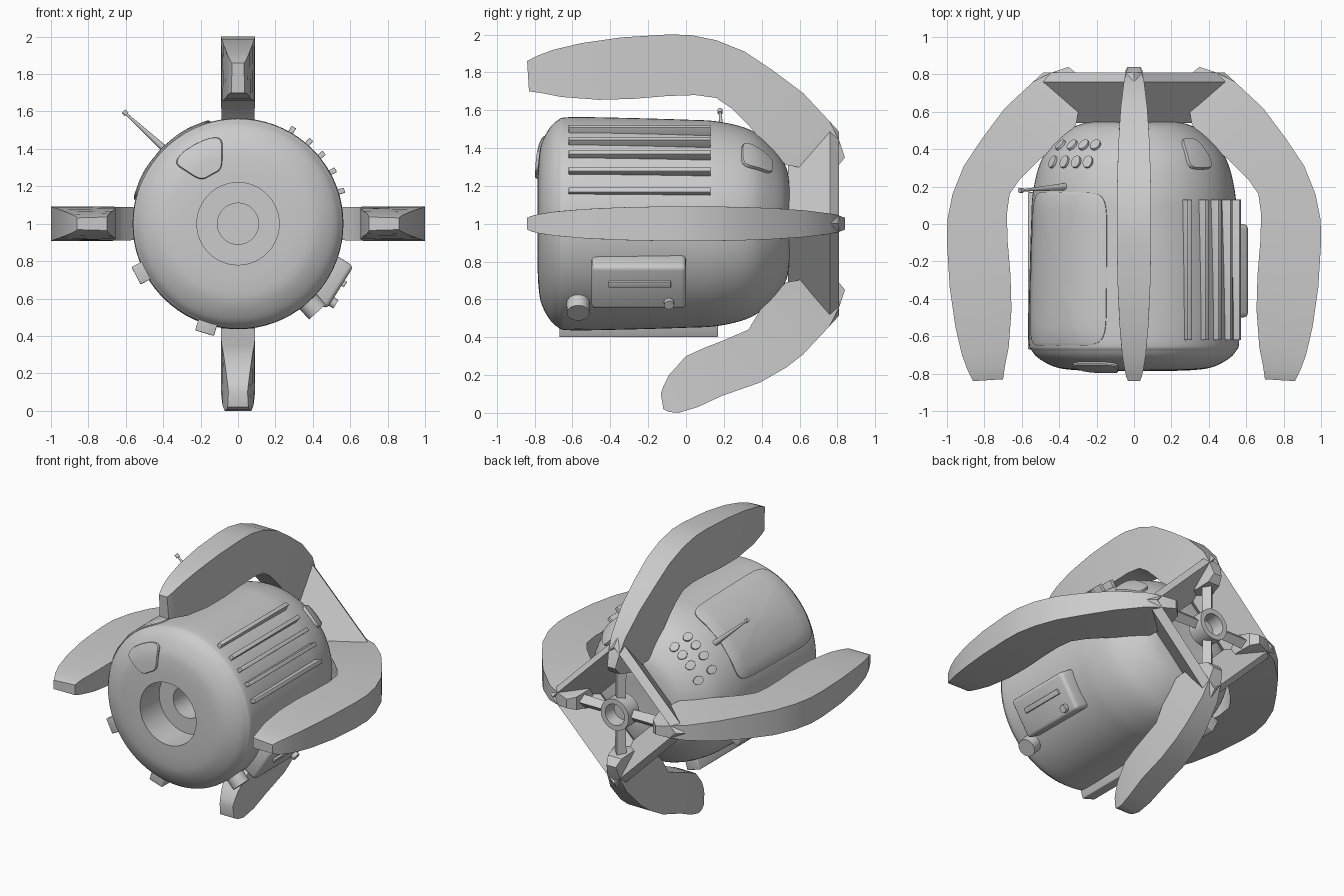
import bpy, bmesh
from math import sin, cos, pi, radians, acos, atan2, copysign
from mathutils import Vector, Matrix

if "Cube" in bpy.data.objects:
    bpy.data.objects.remove(bpy.data.objects["Cube"])


def finish(name, bm):
    bmesh.ops.remove_doubles(bm, verts=bm.verts, dist=1e-5)
    bmesh.ops.recalc_face_normals(bm, faces=bm.faces)
    me = bpy.data.meshes.new(name)
    bm.to_mesh(me)
    bm.free()
    ob = bpy.data.objects.new(name, me)
    bpy.context.collection.objects.link(ob)
    return ob


def polar(r, a, y):
    return Vector((r * cos(a), y, 1 + r * sin(a)))


def loft(name, rings, close=False, caps=False):
    """Skin equal-length rings of points."""
    bm = bmesh.new()
    vs = [[bm.verts.new(p) for p in ring] for ring in rings]
    n = len(rings[0])
    for i in range(len(vs) - (0 if close else 1)):
        a, b = vs[i], vs[(i + 1) % len(vs)]
        for j in range(n):
            k = (j + 1) % n
            bm.faces.new((a[j], a[k], b[k], b[j]))
    if caps:
        bm.faces.new(vs[0])
        bm.faces.new(vs[-1])
    return finish(name, bm)


def revolve(name, prof, segs=64, close=False):
    rings = [[polar(r, 2 * pi * j / segs, y) for j in range(segs)] for r, y in prof]
    return loft(name, rings, close, not close)


def rod(name, p, q, r1, r2, segs=16):
    p, q = Vector(p), Vector(q)
    bm = bmesh.new()
    m = Matrix.Translation((p + q) / 2) @ (q - p).to_track_quat('Z', 'Y').to_matrix().to_4x4()
    bmesh.ops.create_cone(bm, cap_ends=True, segments=segs, radius1=r1, radius2=r2,
                          depth=(q - p).length, matrix=m)
    return finish(name, bm)


def block(name, deg, r0, r1, y0, y1, width, t=0, bevel=0.006):
    """Box standing on the hull at an angle; t shifts it along the tangent."""
    bm = bmesh.new()
    m = (Matrix.Translation((0, 0, 1)) @ Matrix.Rotation(-radians(deg), 4, 'Y')
         @ Matrix.Translation(((r0 + r1) / 2, (y0 + y1) / 2, t))
         @ Matrix.Diagonal((r1 - r0, y1 - y0, width, 1)))
    bmesh.ops.create_cube(bm, size=1, matrix=m)
    bmesh.ops.bevel(bm, geom=bm.edges[:], offset=bevel, segments=3, profile=0.5, affect='EDGES')
    return finish(name, bm)


# Hull: smooth outer profile (radius, y), with a stepped recess in the nose
KEY = [(.22, -.785), (.33, -.78), (.42, -.765), (.50, -.725), (.545, -.68), (.563, -.62),
       (.56, -.35), (.55, 0), (.54, .17), (.50, .33), (.43, .43), (.32, .52), (.20, .55), (.10, .55)]
SKIN = []
for i in range(len(KEY) - 1):
    p0, p1, p2, p3 = [Vector(KEY[min(max(i + k, 0), len(KEY) - 1)]) for k in (-1, 0, 1, 2)]
    for s in range(6):
        u = s / 6
        SKIN.append(0.5 * (2 * p1 + (p2 - p0) * u + (2 * p0 - 5 * p1 + 4 * p2 - p3) * u * u
                           + (3 * p1 - p0 - 3 * p2 + p3) * u ** 3))
SKIN.append(Vector(KEY[-1]))
revolve("hull", [(.11, -.30), (.11, -.57), (.22, -.57)] + [tuple(p) for p in SKIN], 72)

LEN = [0]
for a, b in zip(SKIN, SKIN[1:]):
    LEN.append(LEN[-1] + (b - a).length)


def skin_at(t):
    i = next((k for k in range(len(LEN) - 2) if LEN[k + 1] > t), len(LEN) - 2)
    d = (SKIN[i + 1] - SKIN[i]) / (LEN[i + 1] - LEN[i])
    return SKIN[i] + d * (t - LEN[i]), Vector((-d.y, d.x))


def pad(name, deg, r, y, hu, hv, h, power=5, n=64, skew=0):
    """Raised rounded plate that follows the hull surface."""
    c = min(range(len(SKIN)), key=lambda i: (SKIN[i] - Vector((r, y))).length)
    seg = min(c, len(SKIN) - 2)
    d = SKIN[seg + 1] - SKIN[seg]
    t0 = LEN[seg] + (Vector((r, y)) - SKIN[seg]).dot(d) / d.length
    rc = skin_at(t0)[0].x
    rings = []
    for s, up in ((.02, h), (.25, h), (.5, h), (.75, h), (.96, h), (1, h * .6), (1, -.02)):
        ring = []
        for j in range(n):
            a = 2 * pi * j / n
            u = copysign(abs(cos(a)) ** (2 / power), cos(a)) * s
            v = copysign(abs(sin(a)) ** (2 / power), sin(a)) * s
            p, nrm = skin_at(t0 + v * hv)
            nrm = nrm if nrm.x * p.x - nrm.y >= 0 or p.y > 0 else -nrm
            if nrm.dot(p - Vector((0, -.1))) < 0:
                nrm = -nrm
            p = p + nrm * up
            ring.append(polar(p.x, radians(deg) + u * hu * (1 + skew * v) / rc, p.y))
        rings.append(ring)
    return loft(name, rings, caps=True)


# Plates and windows
pad("side_hatch", 136, .555, -.24, .30, .41, .012, 8, 96)
pad("nose_window", 118.5, .39, -.77, .11, .095, .015, 4, 48, .2)
pad("rear_window", 46, .47, .375, .075, .095, .018, 4, 48, -.15)

# Oval buttons in two rows
for row, (y, r, x0) in enumerate(((.42, .44, -.39), (.33, .50, -.43))):
    for i in range(4):
        pad(f"button_{row}_{i}", 180 / pi * acos((x0 + .062 * i) / r), r, y, .028, .034, .014, 2, 24)

# Cooling slats
for i, deg in enumerate((60, 49, 39.5, 29, 17.5)):
    block(f"slat_{i}", deg, .52, .597, -.62, .13, .028, bevel=.003)

# Control box with bar and knobs, and the lower rails
block("control_box", -32, .48, .645, -.5, 0, .27, bevel=.025)
block("control_bar", -32, .62, .66, -.41, -.08, .035, .029, .004)
kn = radians(-32)
off = Vector((-sin(kn), 0, cos(kn))) * -.088
rod("control_knob", polar(.62, kn, -.09) + off, polar(.672, kn, -.09) + off, .028, .026, 24)
kn = radians(-48)
rod("side_cap", polar(.5, kn, -.57), polar(.635, kn, -.57), .062, .06, 32)
for name, deg in (("rail_bottom", -107), ("rail_left", -153)):
    block(name, deg, .5, .612, -.67, .17, .105)

# Antenna
rod("antenna", (-.36, .2, 1.37), (-.60, .18, 1.59), .02, .006)
rod("antenna_tip", (-.595, .18, 1.585), (-.612, .18, 1.602), .013, .013)

# Fins: pairs of (y, radius) on the outer and inner edges, ending in the shared root
ROOT = [(.62, .69, .42, .41), (.76, .54, .53, .31), (.81, .44, .70, .28), (.84, .35, .80, .30)]
LONG = [(-.84, .86, -.83, .70), (-.82, .87, -.81, .697), (-.78, .89, -.76, .69),
        (-.70, .92, -.66, .67), (-.55, .955, -.46, .655), (-.34, .985, -.28, .66),
        (-.1, 1, -.1, .675), (.02, .998, .05, .68), (.16, .97, .16, .665),
        (.31, .91, .24, .61), (.46, .81, .34, .51)] + ROOT
SHORT = [(-.12, .98, -.133, .90), (-.09, .995, -.12, .86), (-.04, 1, -.09, .80),
         (.06, .97, 0, .70), (.19, .91, .10, .655), (.39, .84, .19, .62),
         (.53, .76, .33, .56)] + ROOT


def fin(name, pairs, deg, short=False):
    a = radians(deg)
    tan = Vector((-sin(a), 0, cos(a)))

    def width(y):
        q = (y - .3) / .48 if short and y < .3 else y / .86
        if short and y >= .3:
            q = (y - .3) / .56
        return .092 * (1 - q * q) ** .35
    rings = []
    for yo, ro, yi, ri in pairs:
        po, pi_ = polar(ro, a, yo), polar(ri, a, yi)
        wo, wi = tan * width(yo), tan * width(yi)
        rings.append([po + wo, po - wo, pi_ - wi, pi_ + wi])
    return loft(name, rings, caps=True)


for name, deg in (("fin_right", 0), ("fin_top", 90), ("fin_left", 180)):
    fin(name, LONG, deg)
fin("fin_bottom", SHORT, 270, True)

# Square tail shroud, nozzle and braces
revolve("tail_shroud", [(.31, .54), (.54, .76), (.485, .81), (.26, .59)], 4, True)
revolve("nozzle", [(.085, .66), (.11, .68), (.11, .80), (.075, .80), (.068, .71)], 40)
for i in range(4):
    a = i * pi / 2
    rod(f"brace_{i}", polar(.09, a, .735), polar(.44, a, .73), .04, .048, 4)

# Smooth shading with crisp edges
bpy.ops.object.select_all(action='SELECT')
bpy.context.view_layer.objects.active = bpy.data.objects["hull"]
bpy.ops.object.shade_smooth_by_angle(angle=radians(32))
